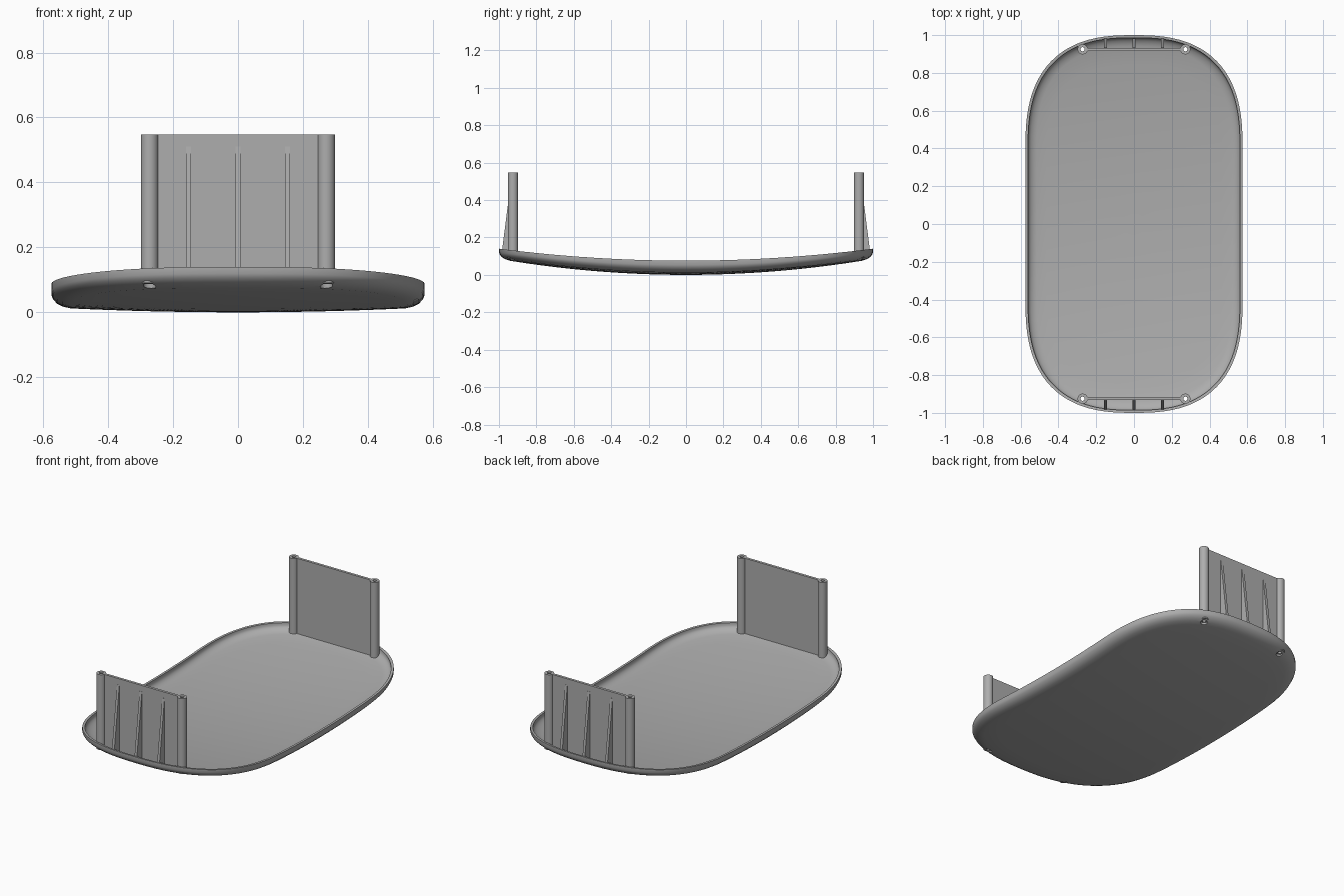
import bpy, bmesh, math
from mathutils import Vector

cube = bpy.data.objects.get("Cube")
if cube:
    bpy.data.objects.remove(cube, do_unlink=True)

HALF_W, STRAIGHT, END = 0.575, 0.4, 0.6   # half width, straight half side, end depth
POST_X, POST_Y, TOP = 0.272, 0.925, 0.548

grey = bpy.data.materials.new("plain grey")
grey.use_nodes = True
COLOUR = (0.42, 0.42, 0.42, 1)
grey.diffuse_color = COLOUR
grey.node_tree.nodes["Principled BSDF"].inputs["Base Color"].default_value = COLOUR


def finish(name, bm, smooth=True):
    bmesh.ops.recalc_face_normals(bm, faces=bm.faces)
    mesh = bpy.data.meshes.new(name)
    bm.to_mesh(mesh)
    bm.free()
    mesh.materials.append(grey)
    obj = bpy.data.objects.new(name, mesh)
    bpy.context.collection.objects.link(obj)
    if smooth:
        shade(obj)
    return obj


def shade(obj):
    bpy.ops.object.select_all(action="DESELECT")
    obj.select_set(True)
    bpy.context.view_layer.objects.active = obj
    bpy.ops.object.shade_smooth_by_angle(angle=math.radians(35))


def outline(inset):
    """Closed rounded outline: straight sides joined by superelliptic ends."""
    a, b, p = HALF_W - inset, END - inset, 2 / 2.6
    quarter = [(a, STRAIGHT * i / 6) for i in range(6)]
    for i in range(25):
        t = math.pi / 2 * i / 24
        quarter.append((a * max(math.cos(t), 0) ** p, STRAIGHT + b * math.sin(t) ** p))
    quarter[-1] = (0, STRAIGHT + b)
    half = quarter + [(-x, y) for x, y in reversed(quarter[:-1])]
    return half + [(-x, -y) for x, y in half[1:-1]]


def dish_z(x, y, t):
    """Height between the curved underside (t=0) and the rim (t=1)."""
    low = 0.015 * (x / HALF_W) ** 2 + 0.085 * y * y
    rim = 0.076 + 0.064 * y * y
    return low + t * (rim - low)


# Dished tray shell, lofted from underside centre over the rim to floor centre
def tray():
    floor = 0.24
    scales = [i / 10 for i in range(1, 10)]
    edge = [(0.06, 0), (0.035, 0.07), (0.018, 0.2), (0.006, 0.4), (0, 0.62), (0, 1),
            (0.014, 1), (0.014, 0.7), (0.02, 0.52), (0.03, 0.38), (0.045, 0.28), (0.06, floor)]
    rings = [(0.06, 0, s) for s in scales] + [(d, t, 1) for d, t in edge]
    rings += [(0.06, floor, s) for s in reversed(scales)]
    bm = bmesh.new()
    loops = []
    for inset, t, s in rings:
        loops.append([bm.verts.new((x * s, y * s, dish_z(x * s, y * s, t)))
                      for x, y in outline(inset)])
    n = len(loops[0])
    for lo, hi in zip(loops, loops[1:]):
        for i in range(n):
            j = (i + 1) % n
            bm.faces.new((lo[i], lo[j], hi[j], hi[i]))
    for loop, t in ((loops[0], 0), (loops[-1], floor)):
        pole = bm.verts.new((0, 0, dish_z(0, 0, t)))
        for i in range(n):
            bm.faces.new((loop[i], loop[(i + 1) % n], pole))
    return finish("tray", bm, smooth=False)


# Stepped round hole cutter: wide screw head recess below, narrow bore above
def revolve(name, profile, x, y, closed, smooth=True):
    bm = bmesh.new()
    steps = 32
    loops = [[bm.verts.new((x + r * math.cos(math.tau * i / steps),
                            y + r * math.sin(math.tau * i / steps), z))
              for i in range(steps)] for r, z in profile]
    pairs = list(zip(loops, loops[1:]))
    if closed:
        pairs.append((loops[-1], loops[0]))
    else:
        bm.faces.new(loops[0])
        bm.faces.new(loops[-1])
    for lo, hi in pairs:
        for i in range(steps):
            j = (i + 1) % steps
            bm.faces.new((lo[i], lo[j], hi[j], hi[i]))
    return finish(name, bm, smooth)


def slab(name, points, axis_vec):
    bm = bmesh.new()
    face = bm.faces.new([bm.verts.new(p) for p in points])
    new = bmesh.ops.extrude_face_region(bm, geom=[face])["geom"]
    verts = [v for v in new if isinstance(v, bmesh.types.BMVert)]
    bmesh.ops.translate(bm, verts=verts, vec=Vector(axis_vec))
    return finish(name, bm, smooth=False)


shell = tray()
cutters = []
for end, sy in (("front", -1), ("back", 1)):
    y = sy * POST_Y
    # Hollow corner posts and their screw holes
    for side, sx in (("left", 1), ("right", -1)):
        x = sx * POST_X
        revolve(f"{end}_{side}_post",
                [(0.027, 0.09), (0.027, TOP), (0.011, TOP), (0.011, 0.09)], x, y, True)
        cutters.append(revolve(f"{end}_{side}_hole_cutter",
                [(0.019, 0), (0.019, 0.087), (0.011, 0.087), (0.011, 0.2)], x, y, False, False))
    # Upright panel between the posts
    w, h = POST_X - 0.02, 0.008
    slab(f"{end}_panel", [(-w, y - h, 0.09), (w, y - h, 0.09), (w, y + h, 0.09), (-w, y + h, 0.09)],
         (0, 0, TOP - 0.09))
    # Tapered ribs bracing the outer face of the panel
    for name, rx in (("right", -0.152), ("middle", 0), ("left", 0.152)):
        profile = [(0.93, 0.1), (0.975, 0.1), (0.983, 0.135), (0.935, 0.51), (0.93, 0.51)]
        slab(f"{end}_{name}_rib", [(rx - 0.008, sy * py, pz) for py, pz in profile], (0.016, 0, 0))

# Cut the screw holes through the tray
for cutter in cutters:
    cutter.hide_render = True
    mod = shell.modifiers.new("screw_hole", "BOOLEAN")
    mod.operation, mod.solver, mod.object = "DIFFERENCE", "EXACT", cutter
bpy.context.view_layer.update()
shell_eval = shell.evaluated_get(bpy.context.evaluated_depsgraph_get())
cut_mesh = bpy.data.meshes.new_from_object(shell_eval)
shell.modifiers.clear()
shell.data = cut_mesh
for cutter in cutters:
    bpy.data.objects.remove(cutter, do_unlink=True)
shade(shell)
